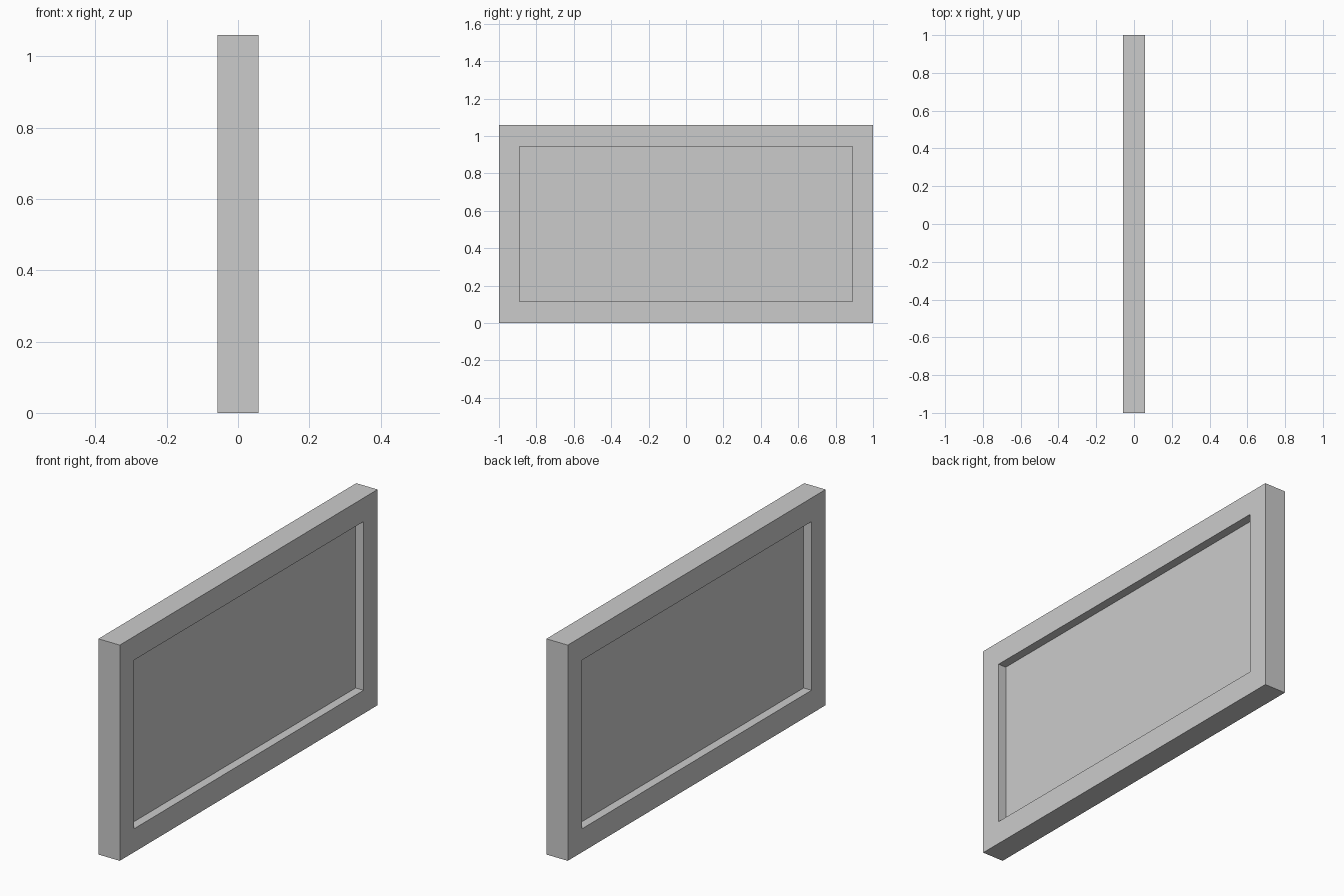
import bpy, bmesh

if "Cube" in bpy.data.objects:
    bpy.data.objects.remove(bpy.data.objects["Cube"])

HALF_DEPTH = 0.058
HEIGHT = 1.059
OPEN_Y, OPEN_Z0, OPEN_Z1 = 0.891, 0.115, 0.943
PANEL_HALF = 0.015


def rect(half_y, z0, z1):
    return [(-half_y, z0), (half_y, z0), (half_y, z1), (-half_y, z1)]


def make_object(name, bm):
    bmesh.ops.recalc_face_normals(bm, faces=bm.faces)
    mesh = bpy.data.meshes.new(name)
    bm.to_mesh(mesh)
    bm.free()
    obj = bpy.data.objects.new(name, mesh)
    bpy.context.collection.objects.link(obj)
    return obj


# Frame: a rectangular section carried around four mitred corners
bm = bmesh.new()
outer, inner = rect(1.0, 0.0, HEIGHT), rect(OPEN_Y, OPEN_Z0, OPEN_Z1)
rings = [[bm.verts.new((x, y, z)) for y, z in loop]
         for loop, x in ((outer, -HALF_DEPTH), (outer, HALF_DEPTH),
                         (inner, HALF_DEPTH), (inner, -HALF_DEPTH))]
for r in range(4):
    a, b = rings[r], rings[(r + 1) % 4]
    for i in range(4):
        j = (i + 1) % 4
        bm.faces.new((a[i], a[j], b[j], b[i]))
make_object("frame", bm)

# Panel: thin board set midway in the frame, recessed on both sides
bm = bmesh.new()
bmesh.ops.create_cube(bm, size=1.0)
bmesh.ops.scale(bm, vec=(2 * PANEL_HALF, 2 * OPEN_Y, OPEN_Z1 - OPEN_Z0), verts=bm.verts)
panel = make_object("panel", bm)
panel.location.z = (OPEN_Z0 + OPEN_Z1) / 2
